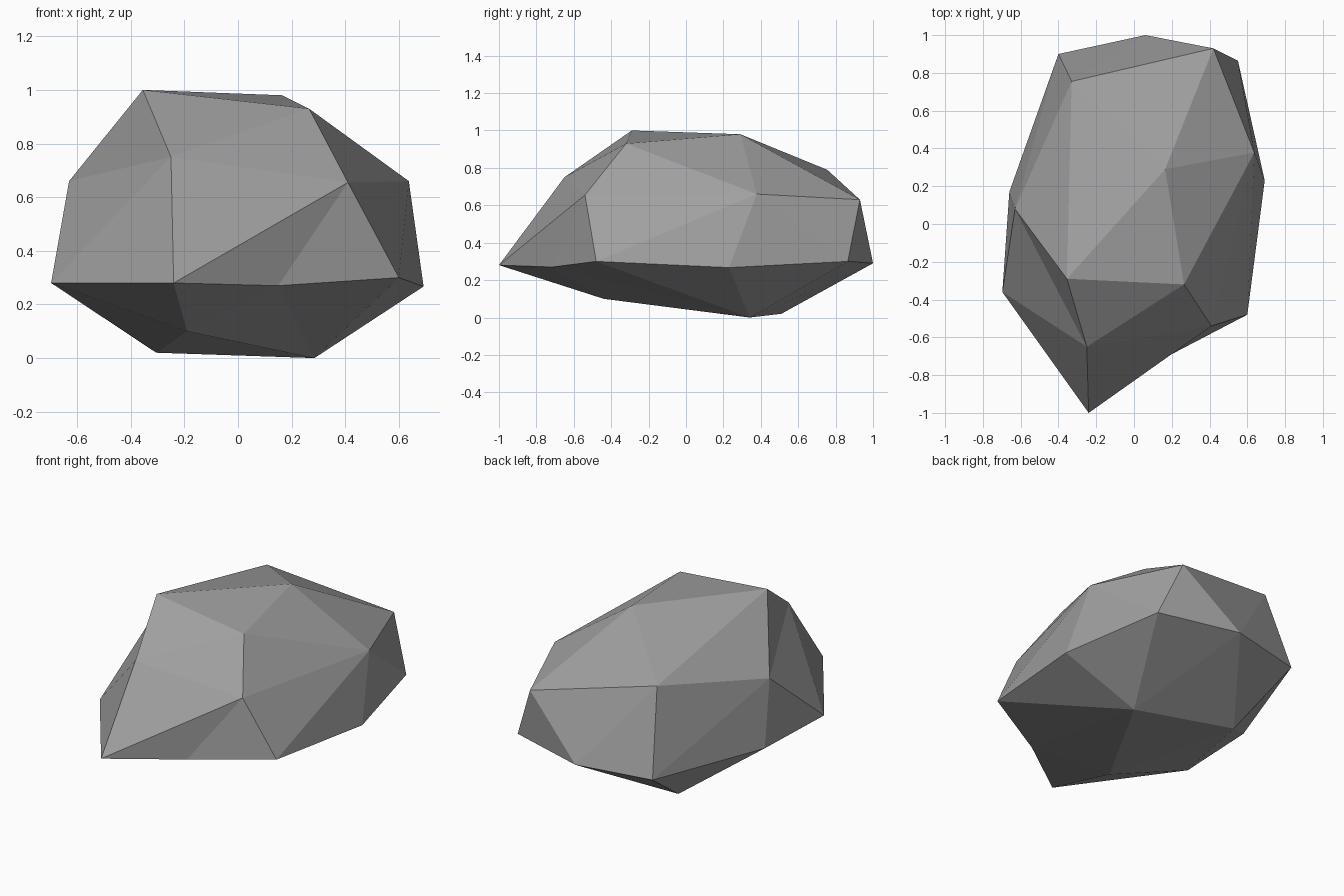
import bpy
import bmesh
from mathutils import Vector

cube = bpy.data.objects.get("Cube")
if cube:
    bpy.data.objects.remove(cube, do_unlink=True)

# Stone colour
stone = bpy.data.materials.new("stone grey")
stone.use_nodes = True
grey = (0.35, 0.35, 0.35, 1)
stone.diffuse_color = grey
stone.node_tree.nodes["Principled BSDF"].inputs["Base Color"].default_value = grey

# Corners of the boulder, ring by ring
crown = {"peak": (-.355, -.29, 1), "crown_back": (.165, .29, .98),
         "crown_front": (.265, -.32, .93)}
shoulder = {"brow": (-.25, -.65, .75), "rear": (-.33, .755, .79),
            "rear_corner": (.42, .93, .63), "flank": (.637, .378, .66),
            "front_corner": (.41, -.54, .655), "side": (-.63, .08, .66)}
waist = {"side_tip": (-.697, -.36, .28), "nose": (-.24, -1, .28),
         "notch": (.15, -.715, .27), "front_tip": (.6, -.48, .30),
         "flank_tip": (.692, .23, .267), "rear_tip": (.55, .865, .30),
         "tail": (.06, 1, .29), "tail_tip": (-.40, .90, .28),
         "side_back": (-.66, .17, .268)}
foot = {"foot_front": (-.19, -.44, .10), "foot_side": (-.305, .51, .02),
        "foot_back": (.285, .34, 0)}
corners = crown | shoulder | waist | foot

bm = bmesh.new()
vert = {name: bm.verts.new(co) for name, co in corners.items()}

# Facet the boulder; the notch is pushed out first so it keeps its facets
vert["notch"].co += Vector((.05, -.1, 0))
bmesh.ops.convex_hull(bm, input=list(bm.verts))
vert["notch"].co = corners["notch"]

# Turn one facet edge to leave the shallow dent under the peak
dent = bm.edges.get((vert["peak"], vert["side_tip"]))
if dent:
    bmesh.utils.edge_rotate(dent, True)

bmesh.ops.recalc_face_normals(bm, faces=list(bm.faces))
mesh = bpy.data.meshes.new("boulder")
bm.to_mesh(mesh)
bm.free()
mesh.materials.append(stone)
boulder = bpy.data.objects.new("boulder", mesh)
bpy.context.collection.objects.link(boulder)
